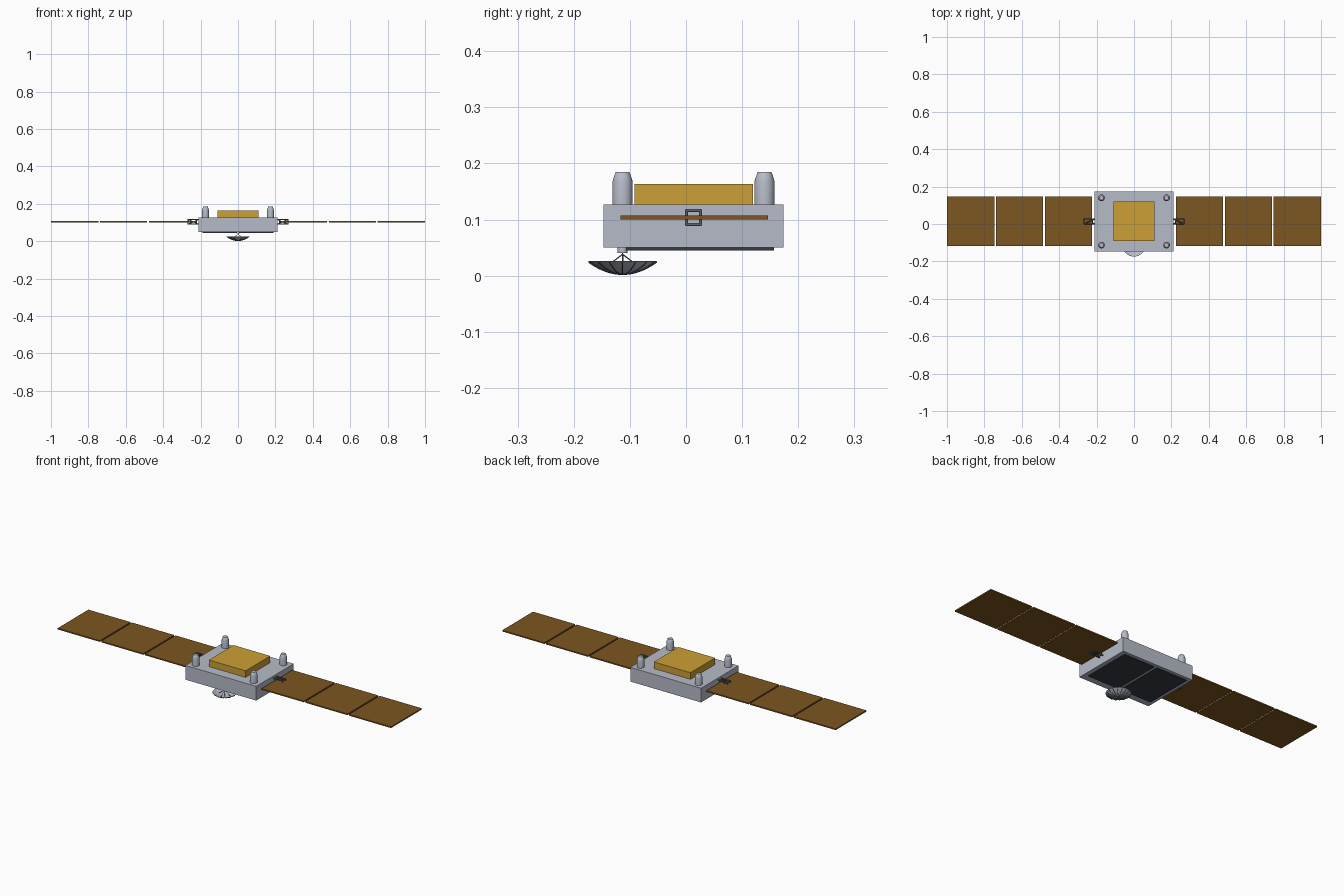
import bpy, math
from mathutils import Vector

cube = bpy.data.objects.get("Cube")
if cube:
    bpy.data.objects.remove(cube, do_unlink=True)


def material(name, rgb):
    m = bpy.data.materials.new(name)
    m.use_nodes = True
    m.diffuse_color = (*rgb, 1)
    m.node_tree.nodes["Principled BSDF"].inputs["Base Color"].default_value = (*rgb, 1)
    return m


SILVER = material("silver", (0.47, 0.50, 0.58))
GOLD = material("gold foil", (0.60, 0.35, 0.035))
BROWN = material("solar brown", (0.205, 0.093, 0.015))
DARK = material("dark slate", (0.035, 0.043, 0.058))
GREY = material("truss grey", (0.12, 0.125, 0.15))


def box(name, lo, hi, mat):
    lo, hi = Vector(lo), Vector(hi)
    bpy.ops.mesh.primitive_cube_add(size=1, location=(lo + hi) / 2)
    o = bpy.context.object
    o.name = name
    o.scale = hi - lo
    bpy.ops.object.transform_apply(location=False, rotation=False, scale=True)
    o.data.materials.append(mat)
    return o


def lathe(name, profile, centre, mat, sides=24):
    """Revolve (radius, z) points round a vertical axis."""
    verts, faces = [], []
    for r, z in profile:
        for i in range(sides):
            a = 2 * math.pi * i / sides
            verts.append((r * math.cos(a), r * math.sin(a), z))
    for k in range(len(profile) - 1):
        for i in range(sides):
            j = (i + 1) % sides
            faces.append((k * sides + i, k * sides + j, (k + 1) * sides + j, (k + 1) * sides + i))
    me = bpy.data.meshes.new(name)
    me.from_pydata(verts, [], faces)
    o = bpy.data.objects.new(name, me)
    o.location = (*centre, 0)
    bpy.context.collection.objects.link(o)
    me.materials.append(mat)
    bpy.ops.object.select_all(action="DESELECT")
    o.select_set(True)
    bpy.context.view_layer.objects.active = o
    bpy.ops.object.mode_set(mode="EDIT")
    bpy.ops.mesh.select_all(action="SELECT")
    bpy.ops.mesh.remove_doubles(threshold=0.00001)
    bpy.ops.mesh.normals_make_consistent(inside=False)
    bpy.ops.object.mode_set(mode="OBJECT")
    bpy.ops.object.shade_smooth_by_angle(angle=math.radians(35))
    return o


def rods(name, paths, radius, mat):
    """Thin rods along a list of point paths, as one curve object."""
    cu = bpy.data.curves.new(name, "CURVE")
    cu.dimensions = "3D"
    cu.bevel_depth = radius
    cu.bevel_resolution = 1
    cu.use_fill_caps = True
    for path in paths:
        sp = cu.splines.new("POLY")
        sp.points.add(len(path) - 1)
        for p, co in zip(sp.points, path):
            p.co = (*co, 1)
    cu.materials.append(mat)
    o = bpy.data.objects.new(name, cu)
    bpy.context.collection.objects.link(o)
    return o


# Body and foil-wrapped equipment box
box("body", (-0.212, -0.147, 0.05), (0.212, 0.174, 0.127), SILVER)
box("foil_box", (-0.11, -0.092, 0.127), (0.11, 0.119, 0.163), GOLD)

# Four capped posts on the top deck
for sx in (-1, 1):
    for y, end in ((-0.113, "front"), (0.14, "back")):
        side = "left" if sx > 0 else "right"
        lathe(f"post_{end}_{side}",
              [(0, 0.126), (0.018, 0.126), (0.018, 0.167), (0.0165, 0.173),
               (0.0125, 0.184), (0.0115, 0.185), (0, 0.185)],
              (sx * 0.174, y), SILVER)

# Solar wings, root trusses and underside radiators
for sx, side in ((1, "left"), (-1, "right")):
    for i in range(3):
        x = 0.224 + i * 0.2615
        xs = sorted((sx * x, sx * (x + 0.253)))
        box(f"solar_panel_{side}_{i + 1}", (xs[0], -0.117, 0.1), (xs[1], 0.146, 0.107), BROWN)

    xs = sorted((sx * 0.008, sx * 0.19))
    box(f"radiator_{side}", (xs[0], -0.107, 0.045), (xs[1], 0.157, 0.051), DARK)

    cy, cz, h = 0.0135, 0.1035, 0.0125
    corners = [(cy + a * h, cz + b * h) for a, b in ((-1, -1), (1, -1), (1, 1), (-1, 1))]
    x0, x1 = sx * 0.21, sx * 0.267
    paths = []
    for k in range(4):
        a, b = corners[k], corners[(k + 1) % 4]
        paths.append([(x0, *a), (x1, *a)])
        paths.append([(x0, *a), (x1, *b)])
        for x in (sx * 0.222, x1):
            paths.append([(x, *a), (x, *b)])
    rods(f"root_truss_{side}", paths, 0.0028, GREY)

# Dish antenna hung under the front edge, opening towards the body
DISH = (0, -0.113)
R, LOW, RIM, STEPS = 0.061, 0.003, 0.025, 8


def bowl(r):
    return LOW + (RIM - LOW) * (r / R) ** 2


radii = [R * k / STEPS for k in range(STEPS + 1)]
lathe("dish", [(r, bowl(r)) for r in radii] + [(r, bowl(r) + 0.001) for r in reversed(radii)],
      DISH, SILVER, 32)
lathe("dish_mount", [(0, 0.04), (0.009, 0.04), (0.009, 0.051), (0, 0.051)], DISH, SILVER)


def polar(r, a, z):
    return (DISH[0] + r * math.cos(a), DISH[1] + r * math.sin(a), z)


angles = [2 * math.pi * i / 16 for i in range(16)]
rods("dish_ribs", [[polar(r, a, bowl(r) - 0.001) for r in radii] for a in angles], 0.001, GREY)
rods("dish_struts", [[polar(0, 0, 0.038), polar(0.036, a, bowl(0.036))] for a in angles[::4]]
     + [[polar(0, 0, LOW), polar(0, 0, 0.041)]], 0.0012, GREY)
